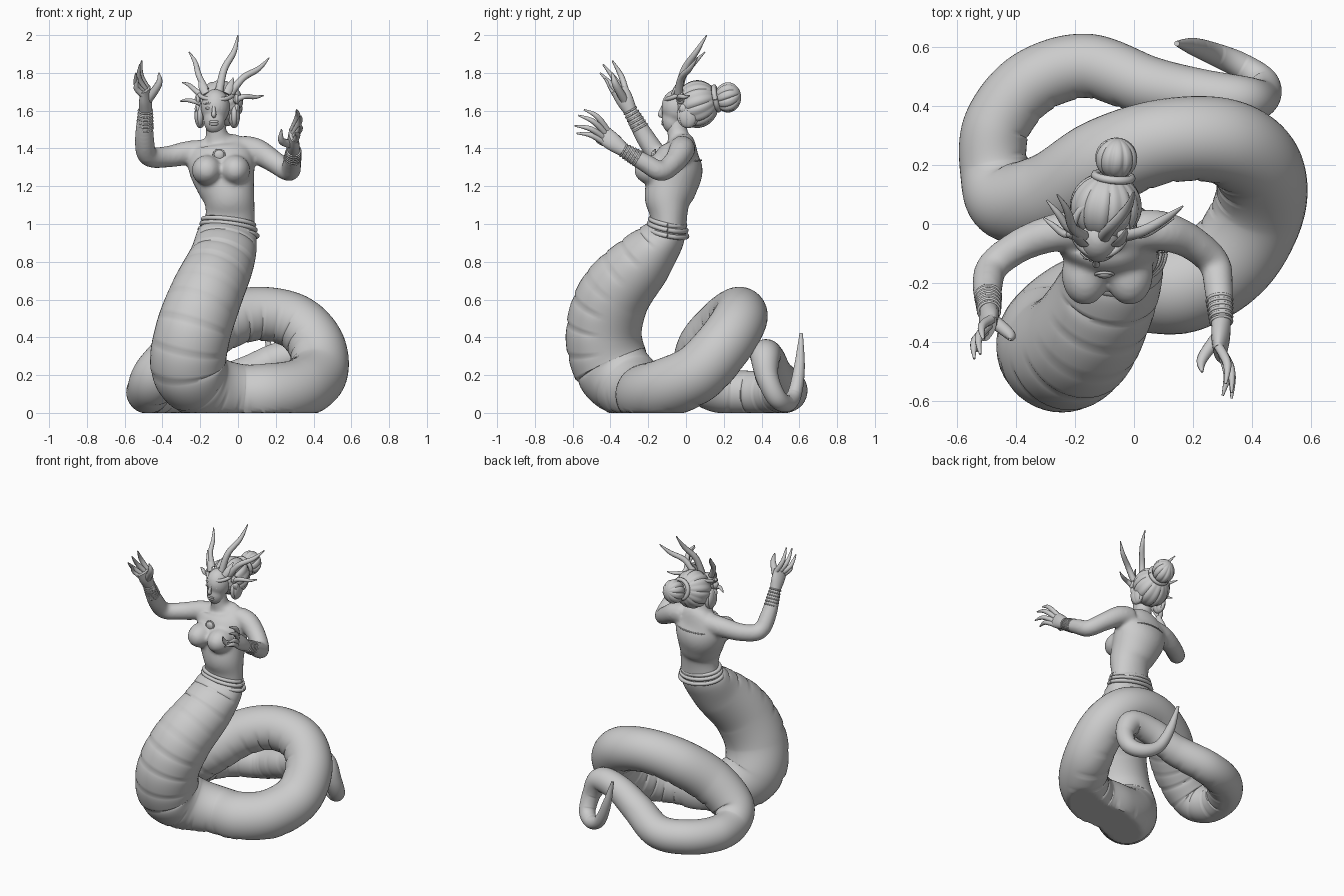
import bpy, bmesh, math
from mathutils import Vector

cube = bpy.data.objects.get("Cube")
if cube:
    bpy.data.objects.remove(cube, do_unlink=True)

stone = bpy.data.materials.new("plain_grey")
stone.use_nodes = True
stone.diffuse_color = (0.6, 0.6, 0.6, 1)
stone.node_tree.nodes["Principled BSDF"].inputs["Base Color"].default_value = (0.6, 0.6, 0.6, 1)


def finish(name, bm, voxel=0.0, passes=5):
    """Turn a bmesh into a smooth shaded object, optionally fused into one skin."""
    bmesh.ops.recalc_face_normals(bm, faces=bm.faces)
    mesh = bpy.data.meshes.new(name)
    bm.to_mesh(mesh)
    bm.free()
    mesh.materials.append(stone)
    mesh.shade_smooth()
    mesh.set_sharp_from_angle(angle=math.radians(50))
    obj = bpy.data.objects.new(name, mesh)
    bpy.context.collection.objects.link(obj)
    if voxel:
        fuse = obj.modifiers.new("fuse", 'REMESH')
        fuse.mode = 'VOXEL'
        fuse.voxel_size = voxel
        fuse.use_smooth_shade = True
        soften = obj.modifiers.new("soften", 'SMOOTH')
        soften.factor = 0.5
        soften.iterations = passes


def spline(keys, steps):
    """Smooth curve through keys of (x, y, z, side radius, front radius)."""
    keys = [Vector(tuple(k) if len(k) == 5 else tuple(k) + (k[-1],)) for k in keys]
    out = []
    for i in range(len(keys) - 1):
        a, b, c, d = (keys[min(max(i + j, 0), len(keys) - 1)] for j in (-1, 0, 1, 2))
        for s in range(steps):
            t = s / steps
            out.append(b + (c - a) * (t / 2) + (a * 2 - b * 5 + c * 4 - d) * (t * t / 2)
                       + (b * 3 - a - c * 3 + d) * (t ** 3 / 2))
    return out + [keys[-1]]


def tube(bm, keys, steps=6, sides=16, ref=(0, -1, 0), relief=None, facings=None):
    """Sweep an oval along a spline; relief(length, facing) scales the radius."""
    pts = spline(keys, steps)
    pos = [p.to_3d() for p in pts]
    n, length, prev = Vector(ref), 0, None
    for i, p in enumerate(pts):
        t = (pos[min(i + 1, len(pos) - 1)] - pos[max(i - 1, 0)]).normalized()
        if facings:
            n = facings[i].to_3d()
        n = (n - t * n.dot(t)).normalized()
        b = t.cross(n)
        length += (pos[i] - pos[i - 1]).length if i else 0
        ring = []
        for k in range(sides):
            a = math.tau * k / sides
            m = relief(length, math.cos(a)) if relief else 1
            ring.append(bm.verts.new(pos[i] + (n * p[4] * math.cos(a) + b * p[3] * math.sin(a)) * m))
        if prev:
            for k in range(sides):
                j = (k + 1) % sides
                bm.faces.new((prev[k], prev[j], ring[j], ring[k]))
        else:
            bm.faces.new(ring)
        prev = ring
    bm.faces.new(prev)


def hoop(bm, centre, axis, rx, ry, r):
    """Oval band around an axis."""
    q = Vector((0, 0, 1)).rotation_difference(Vector(axis))
    keys = []
    for k in range(17):
        a = math.tau * k / 16
        keys.append(tuple(Vector(centre) + q @ Vector((rx * math.cos(a), ry * math.sin(a), 0))) + (r,))
    tube(bm, keys, 3, 8, ref=axis)


def blob(bm, centre, radii, flutes=0, axis=(0, 0, 1), depth=0.1):
    """Ellipsoid with optional grooves running from pole to pole."""
    verts = bmesh.ops.create_uvsphere(bm, u_segments=72 if flutes else 24, v_segments=20, radius=1)["verts"]
    turn = Vector((0, 0, 1)).rotation_difference(Vector(axis))
    for v in verts:
        a = math.atan2(v.co.y, v.co.x)
        m = 1 - depth * (1 - abs(math.sin(a * flutes / 2))) ** 2 if flutes else 1
        co = turn @ Vector((v.co.x * m, v.co.y * m, v.co.z))
        v.co = Vector(centre) + Vector(c * r for c, r in zip(co, radii))


# Coiled serpent body; the belly plates face front, then down, then inside the coil
def belly(length, facing):
    mask = min(max((facing - 0.2) / 0.25, 0), 1)
    return 1 + mask * (0.01 - 0.05 * (1 - (length / 0.11) % 1) ** 6)


facings = spline([(0, -1, 0), (0, -1, .1), (-.2, -.4, -1), (-.6, .2, -.8), (-.8, -.6, -.8), (.7, -.1, -.8),
                  (1, 0, -.4), (.1, -1, -.5), (-1, 0, 0), (.3, -.2, 1), (.8, -.3, .2)], 48)
bm = bmesh.new()
tube(bm, [
    (-.05, -.088, .98, .14, .092), (-.06, -.125, .92, .162, .118), (-.09, -.23, .8, .175, .16),
    (-.17, -.38, .62, .192), (-.24, -.435, .42, .2), (-.26, -.39, .24, .2), (-.17, -.29, .14, .18),
    (0, -.215, .1, .16), (.17, -.205, .1, .162), (.33, -.11, .13, .158), (.425, .06, .21, .155),
    (.415, .2, .36, .15), (.3, .28, .485, .145), (.1, .28, .525, .142), (-.1, .21, .47, .148),
    (-.27, .1, .34, .148), (-.42, .075, .2, .135), (-.47, .17, .12, .117), (-.465, .33, .11, .113),
    (-.35, .475, .11, .112), (-.16, .535, .12, .108), (.05, .467, .2, .1), (.22, .437, .285, .088),
    (.37, .42, .3, .08), (.435, .43, .19, .06), (.435, .48, .08, .052), (.36, .535, .05, .045),
    (.27, .575, .1, .038), (.2, .6, .24, .029), (.145, .61, .42, .009)],
    steps=16, sides=44, relief=belly, facings=facings)
for v in bm.verts:
    v.co.z = max(v.co.z, 0)
finish("serpent_body", bm)

# Torso, neck and arms fused into one skin
bm = bmesh.new()
tube(bm, [(-.05, -.09, .93, .14, .09), (-.042, -.092, 1.05, .13, .1), (-.046, -.095, 1.13, .134, .125),
          (-.065, -.075, 1.21, .155, .138), (-.083, -.053, 1.29, .174, .143), (-.095, -.04, 1.36, .175, .12),
          (-.1, -.028, 1.42, .145, .08), (-.11, -.04, 1.46, .066, .058), (-.12, -.05, 1.53, .053, .053),
          (-.12, -.05, 1.58, .053, .053)], sides=32)
for x in (-.165, -.015):
    blob(bm, (x, -.17, 1.285), (.08, .105, .08), axis=(0, -.4, 1))
arms = {
    "right": [(-.18, -.02, 1.38, .068), (-.27, -.03, 1.375, .064), (-.38, -.07, 1.355, .057),
              (-.475, -.14, 1.36, .054), (-.495, -.21, 1.45, .052), (-.49, -.295, 1.6, .039)],
    "left": [(.02, -.02, 1.4, .07), (.1, -.025, 1.385, .068), (.19, -.06, 1.33, .059),
             (.27, -.13, 1.28, .054), (.285, -.21, 1.32, .05), (.295, -.33, 1.39, .039)]}
for keys in arms.values():
    tube(bm, keys)
finish("torso_and_arms", bm, voxel=0.011, passes=9)

# Hands with curved fingers: knuckle centre, spread direction, four tips, thumb tip
hands = {
    "right": ((-.49, -.355, 1.715), (-.35, -.75, -.5), (.035, -.02, .02),
              [(-.51, -.39, 1.865), (-.52, -.44, 1.845), (-.54, -.455, 1.8), (-.53, -.43, 1.77)],
              (-.42, -.39, 1.8)),
    "left": ((.29, -.44, 1.475), (.15, -.3, -.9), (-.03, -.02, -.02),
             [(.31, -.54, 1.605), (.33, -.57, 1.575), (.33, -.59, 1.52), (.3, -.58, 1.48)],
             (.23, -.5, 1.5))}
for side, (knuckles, across, bulge, tips, thumb) in hands.items():
    bm = bmesh.new()
    wrist, palm, across = Vector(arms[side][-1][:3]), Vector(knuckles), Vector(across)
    away = (palm - wrist).cross(across)
    tube(bm, [(*wrist, .036, .033), (*wrist.lerp(palm, .5), .048, .031), (*palm, .05, .02)], ref=away)
    for i, tip in enumerate(tips):
        base = palm + across * ((i - 1.5) * .027)
        mid = base.lerp(Vector(tip), .5) - Vector(bulge) * .6
        tube(bm, [(*base.lerp(wrist, .15), .016), (*mid, .0145), (*tip, .004)], sides=10, ref=away)
    root = wrist.lerp(palm, .35)
    mid = root.lerp(Vector(thumb), .5) + Vector(bulge)
    tube(bm, [(*root, .024), (*mid, .019), (*thumb, .004)], sides=10, ref=away)
    finish(side + "_hand", bm)

    # Close fitting bracelets on the forearm
    bm = bmesh.new()
    elbow = Vector(arms[side][-2][:3])
    for i in range(6):
        f = .4 + i * .12
        hoop(bm, elbow.lerp(wrist, f), wrist - elbow, .047 - .011 * f, .047 - .011 * f, .005)
    finish(side + "_bracelets", bm)

# Draped belt, top edge of the bodice and medallion
bm = bmesh.new()
for z, rx, ry in ((1.01, .135, .093), (.985, .143, .1), (.955, .153, .104)):
    hoop(bm, (-.05, -.097, z), (.12, .2, 1), rx, ry, .013)
finish("belt", bm)
bm = bmesh.new()
hoop(bm, (-.085, -.045, 1.325), (0, -.1, 1), .168, .127, .004)
finish("bodice_edge", bm)
bm = bmesh.new()
blob(bm, (-.1, -.17, 1.365), (.027, .014, .027))
hoop(bm, (-.1, -.17, 1.365), (0, 1, -.2), .029, .029, .005)
finish("medallion", bm)

# Head and face
bm = bmesh.new()
blob(bm, (-.12, -.045, 1.62), (.077, .085, .095))
blob(bm, (-.125, -.07, 1.55), (.058, .058, .074))
finish("head", bm, voxel=0.009)
bm = bmesh.new()
tube(bm, [(-.128, -.118, 1.63, .008), (-.128, -.131, 1.6, .01), (-.128, -.136, 1.578, .013),
          (-.128, -.122, 1.568, .008)], sides=10, ref=(1, 0, 0))
finish("nose", bm)
bm = bmesh.new()
for z in (1.542, 1.529):
    blob(bm, (-.128, -.121, z), (.025, .01, .008))
finish("lips", bm)
bm = bmesh.new()
for s in (-1, 1):
    blob(bm, (-.126 + s * .03, -.112, 1.613), (.017, .01, .007))
    tube(bm, [(-.126 + s * .01, -.12, 1.634, .004), (-.126 + s * .03, -.116, 1.64, .005),
              (-.126 + s * .055, -.098, 1.634, .003)], sides=8, ref=(0, 0, 1))
finish("eyes_and_brows", bm)

# Hair with combed grooves and a tied bun
bm = bmesh.new()
blob(bm, (-.095, .06, 1.635), (.122, .115, .127), 16, (0.1, 1, .3), .07)
for x in (-.2, -.02):
    blob(bm, (x, .01, 1.575), (.032, .058, .068), 6)
finish("hair", bm)
bm = bmesh.new()
blob(bm, (-.06, .222, 1.67), (.072, .07, .08), 10, (.1, 1, .3), .12)
finish("hair_bun", bm)
bm = bmesh.new()
hoop(bm, (-.07, .16, 1.665), (.1, 1, .2), .062, .062, .014)
finish("bun_tie", bm)

# Headdress: brow band, side ornaments and a few leaves
bm = bmesh.new()
hoop(bm, (-.115, -.015, 1.69), (0, -.35, 1), .09, .097, .012)
for s in (-1, 1):
    for k in range(3):
        blob(bm, (-.11 + s * .102, -.03 + .015 * k, 1.66 - .05 * k), (.018, .022, .026), 6)
    x = -.115 + s * .055
    tube(bm, [(x, -.07, 1.69, .02, .009), (x + s * .02, -.05, 1.73, .02, .007),
              (x + s * .035, -.015, 1.775, .002)], sides=8)
finish("headdress", bm)

# Gently twisting horns from base to tip
bm = bmesh.new()
for base, tip, r in (((-.1, -.04, 1.7), (0, .11, 2), .023), ((-.17, -.04, 1.71), (-.26, .1, 1.91), .019),
                     ((-.04, -.04, 1.69), (.165, .06, 1.88), .022), ((-.18, -.03, 1.67), (-.295, .08, 1.75), .017),
                     ((-.02, -.03, 1.65), (.135, .02, 1.68), .017), ((-.2, -.03, 1.64), (-.305, .02, 1.65), .015)):
    a, b = Vector(base), Vector(tip)
    bend = Vector((0, -.02, .01))
    sway = (b - a).cross(Vector((0, 1, 0))) * .03
    tube(bm, [(*a, r), (*(a.lerp(b, .35) + bend + sway), r * .85),
              (*(a.lerp(b, .7) + bend * .5 - sway), r * .65), (*b, .003)], sides=10)
finish("horns", bm)
